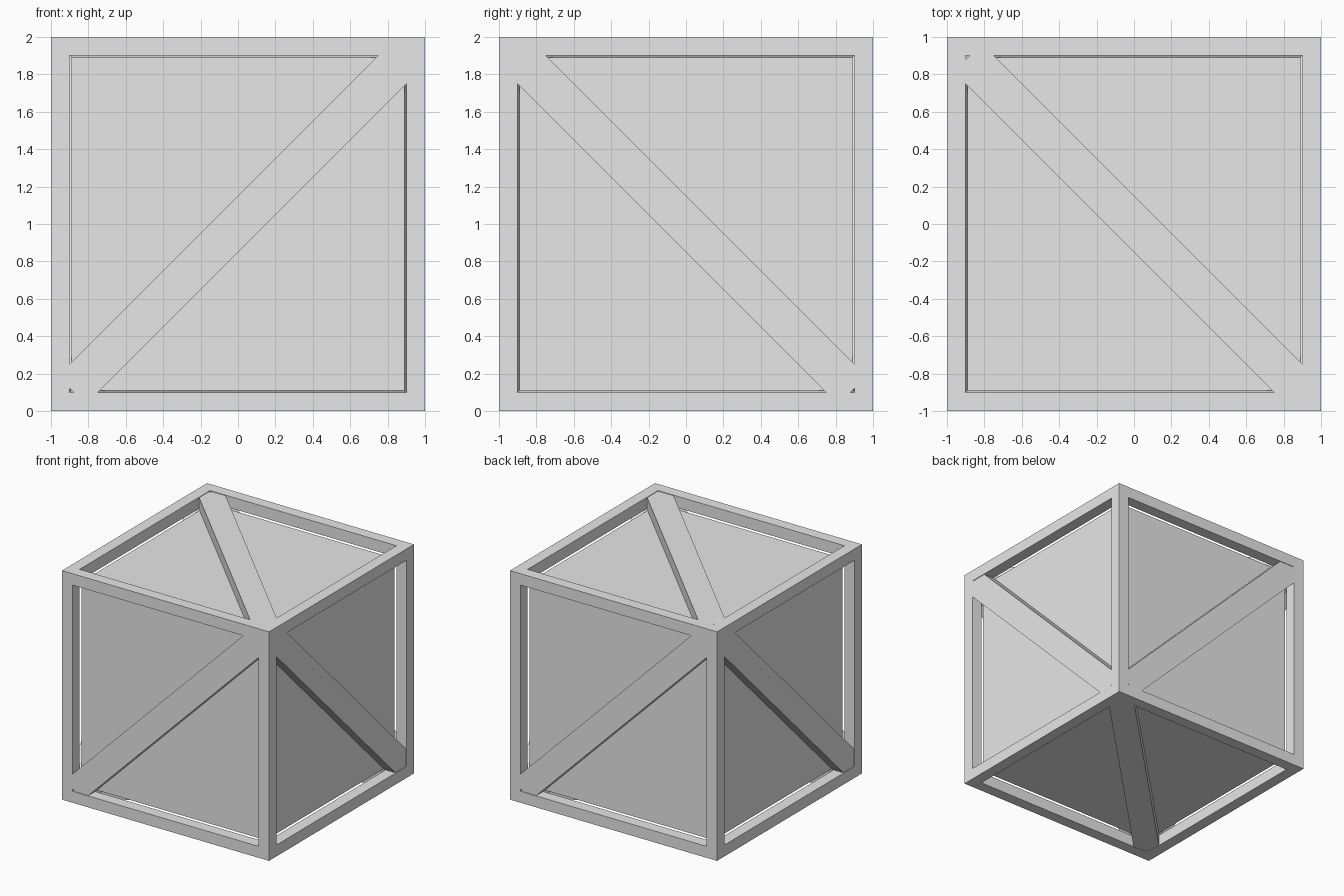
import bpy
import math
from mathutils import Matrix, Vector

if "Cube" in bpy.data.objects:
    bpy.data.objects.remove(bpy.data.objects["Cube"])

BAR = 0.1        # frame bar thickness
INNER = 0.89     # half size of the inner panel box
SUNK = 0.005     # how far the braces sit below the frame surface
CENTRE = Matrix.Translation((0, 0, 1))

gray = bpy.data.materials.new("light_gray")
gray.diffuse_color = (0.8, 0.8, 0.8, 1)
gray.use_nodes = True
gray.node_tree.nodes["Principled BSDF"].inputs["Base Color"].default_value = gray.diffuse_color


def box(name, size, matrix):
    """Add a box of the given size, placed by a matrix about the crate centre."""
    bpy.ops.mesh.primitive_cube_add(size=1)
    ob = bpy.context.object
    ob.name = name
    ob.data.transform(CENTRE @ matrix @ Matrix.Diagonal((*size, 1)))
    ob.data.materials.append(gray)
    return ob


# Inner box forming the recessed panels
box("panel_box", (2 * INNER,) * 3, Matrix())

# Twelve frame bars: full-length bars along x, shorter ones butting between them
lengths = (2, 2 - 2 * BAR, 2 - 2 * BAR)
edge = 1 - BAR / 2
for axis, label in enumerate(("width_bar", "depth_bar", "post")):
    for s in (-1, 1):
        for t in (-1, 1):
            size, pos = [BAR] * 3, Vector()
            size[axis] = lengths[axis]
            pos[(axis + 1) % 3], pos[(axis + 2) % 3] = s * edge, t * edge
            box(label, size, Matrix.Translation(pos))

# Diagonal braces: each face has a start corner (slightly short) and an end corner
braces = {
    "front_brace": ((-1, -1, -1), (1, -1, 1), (0, -1, 0)),
    "back_brace": ((1, 1, -1), (-1, 1, 1), (0, 1, 0)),
    "right_brace": ((1, 1, -1), (1, -1, 1), (1, 0, 0)),
    "left_brace": ((-1, -1, -1), (-1, 1, 1), (-1, 0, 0)),
    "top_brace": ((-1, 1, 1), (1, -1, 1), (0, 0, 1)),
    "bottom_brace": ((-1, -1, -1), (1, 1, -1), (0, 0, -1)),
}
half_diag = 0.9 * math.sqrt(2)
start, end = -half_diag + 0.014, half_diag + 0.014
width = 0.15 * math.sqrt(2)
outer = 1 - SUNK
for name, (a, b, n) in braces.items():
    along = (Vector(b) - Vector(a)).normalized()
    normal = Vector(n)
    side = normal.cross(along)
    rot = Matrix((along, side, normal)).transposed().to_4x4()
    pos = Matrix.Translation(((start + end) / 2, 0, (outer + INNER) / 2))
    box(name, (end - start, width, outer - INNER), rot @ pos)
